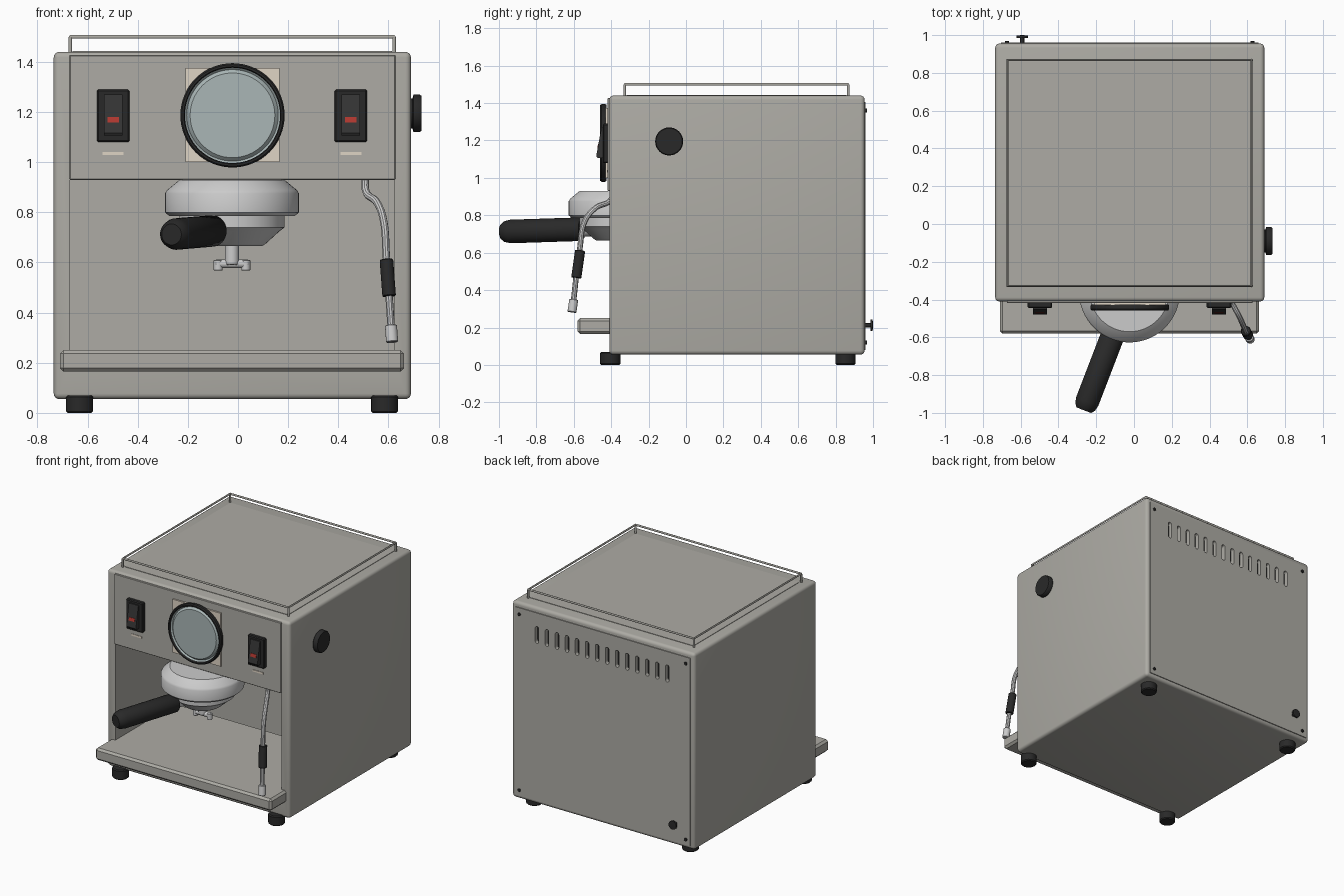
import bpy, bmesh, math
from mathutils import Vector

if "Cube" in bpy.data.objects:
    bpy.data.objects.remove(bpy.data.objects["Cube"])


def material(name, r, g, b):
    m = bpy.data.materials.new(name)
    m.diffuse_color = (r, g, b, 1)
    m.use_nodes = True
    m.node_tree.nodes["Principled BSDF"].inputs["Base Color"].default_value = m.diffuse_color
    return m


CASE = material("case_grey", 0.42, 0.41, 0.375)
STEEL = material("steel", 0.6, 0.6, 0.58)
DARK = material("black_plastic", 0.022, 0.022, 0.022)
ROCKER = material("rocker_black", 0.035, 0.035, 0.035)
RED = material("red_lamp", 0.45, 0.04, 0.03)
BEIGE = material("beige_plate", 0.74, 0.66, 0.56)
GLASS = material("gauge_glass", 0.4, 0.47, 0.47)


def activate(ob):
    bpy.ops.object.select_all(action='DESELECT')
    ob.select_set(True)
    bpy.context.view_layer.objects.active = ob


def smooth(ob):
    activate(ob)
    bpy.ops.object.shade_smooth_by_angle(angle=math.radians(35))


def new_object(name, bm, mat):
    bmesh.ops.recalc_face_normals(bm, faces=bm.faces)
    me = bpy.data.meshes.new(name)
    bm.to_mesh(me)
    bm.free()
    ob = bpy.data.objects.new(name, me)
    bpy.context.collection.objects.link(ob)
    if mat:
        me.materials.append(mat)
    return ob


def box(name, x, y, z, mat, bevel=0, seg=1):
    bm = bmesh.new()
    bmesh.ops.create_cube(bm, size=1)
    for v in bm.verts:
        v.co = [(r[0] + r[1]) / 2 + c * (r[1] - r[0]) for c, r in zip(v.co, (x, y, z))]
    if bevel:
        bmesh.ops.bevel(bm, geom=bm.edges[:], offset=bevel, segments=seg,
                        profile=0.5, affect='EDGES')
    ob = new_object(name, bm, mat)
    if seg > 1:
        smooth(ob)
    return ob


def prism(name, outlines, place, a, b, mat):
    """Extrude 2D outlines from a to b; place(u, v, w) gives the 3D point."""
    bm = bmesh.new()
    for pts in outlines:
        lo = [bm.verts.new(place(u, v, a)) for u, v in pts]
        hi = [bm.verts.new(place(u, v, b)) for u, v in pts]
        bm.faces.new(lo)
        bm.faces.new(hi)
        for i in range(len(pts)):
            j = (i + 1) % len(pts)
            bm.faces.new((lo[i], lo[j], hi[j], hi[i]))
    return new_object(name, bm, mat)


def lathe(name, profile, origin, axis, mat, steps=40):
    """Spin (radius, height) points around an axis through origin."""
    bm = bmesh.new()
    vs = [bm.verts.new((r, 0, h)) for r, h in profile]
    es = [bm.edges.new(p) for p in zip(vs, vs[1:])]
    bmesh.ops.spin(bm, geom=vs + es, axis=(0, 0, 1), cent=(0, 0, 0),
                   angle=2 * math.pi, steps=steps)
    bmesh.ops.remove_doubles(bm, verts=bm.verts[:], dist=1e-5)
    q = Vector(axis).to_track_quat('Z', 'Y')
    for v in bm.verts:
        v.co = q @ v.co + Vector(origin)
    ob = new_object(name, bm, mat)
    smooth(ob)
    return ob


def rod(name, p, q, r, mat, steps=24):
    d = Vector(q) - Vector(p)
    c = r * 0.12
    return lathe(name, [(0, 0), (r - c, 0), (r, c), (r, d.length - c),
                        (r - c, d.length), (0, d.length)], p, d, mat, steps)


def tube(name, pts, r, mat, cyclic=False, bezier=False):
    cu = bpy.data.curves.new(name, 'CURVE')
    cu.dimensions = '3D'
    cu.bevel_depth, cu.bevel_resolution, cu.use_fill_caps = r, 3, True
    sp = cu.splines.new('BEZIER' if bezier else 'POLY')
    if bezier:
        sp.bezier_points.add(len(pts) - 1)
        for b, p in zip(sp.bezier_points, pts):
            b.co, b.handle_left_type, b.handle_right_type = p, 'AUTO', 'AUTO'
    else:
        sp.points.add(len(pts) - 1)
        for b, p in zip(sp.points, pts):
            b.co = (*p, 1)
    sp.use_cyclic_u = cyclic
    ob = bpy.data.objects.new(name, cu)
    bpy.context.collection.objects.link(ob)
    activate(ob)
    bpy.ops.object.convert(target='MESH')
    ob = bpy.context.object
    ob.data.materials.append(mat)
    smooth(ob)


def cut(ob, cutter):
    m = ob.modifiers.new("cut", 'BOOLEAN')
    m.object, m.operation, m.solver = cutter, 'DIFFERENCE', 'EXACT'
    activate(ob)
    bpy.ops.object.modifier_apply(modifier=m.name)
    smooth(ob)


# housing with brewing recess, back panel with vent slots
body = box("housing", (-0.735, 0.69), (-0.41, 0.955), (0.055, 1.44), CASE, 0.022, 4)
back = box("back_panel", (-0.705, 0.66), (0.945, 0.961), (0.08, 1.405), CASE)
recess = box("recess_cutter", (-0.67, 0.625), (-0.6, 0.3), (0.2, 0.93), None)
slots = []
for i in range(14):
    x = -0.527 + i * 1.017 / 13
    arc = [math.pi * k / 6 for k in range(7)]
    slots.append([(x + 0.014 * math.cos(a), 1.296 + 0.014 * math.sin(a)) for a in arc] +
                 [(x - 0.014 * math.cos(a), 1.204 - 0.014 * math.sin(a)) for a in arc])
vents = prism("vent_cutter", slots, lambda u, v, w: (u, w, v), 0.925, 1.0, None)
for ob, cutter in ((body, recess), (body, vents), (back, vents)):
    cut(ob, cutter)
for cutter in (recess, vents):
    bpy.data.objects.remove(cutter)
box("vent_backing", (-0.57, 0.53), (0.918, 0.932), (1.17, 1.33), DARK)
for x in (-0.672, 0.627):
    for z in (0.12, 1.36):
        rod("back_screw", (x, 0.955, z), (x, 0.968, z), 0.011, DARK, 12)

# front panel, drip tray, top plate
box("front_panel", (-0.672, 0.628), (-0.419, -0.40), (0.93, 1.427), CASE, 0.003)
box("drip_tray", (-0.71, 0.663), (-0.58, 0.27), (0.165, 0.25), CASE, 0.014)
box("top_plate", (-0.66, 0.614), (-0.319, 0.859), (1.43, 1.443), CASE)

# cup rail
RX, RY = (-0.669, 0.623), (-0.328, 0.868)
tube("cup_rail", [(RX[0], RY[0], 1.5), (RX[1], RY[0], 1.5),
                  (RX[1], RY[1], 1.5), (RX[0], RY[1], 1.5)], 0.007, CASE, cyclic=True)
for x in RX:
    for y in RY:
        rod("rail_post", (x, y, 1.435), (x, y, 1.5), 0.007, CASE, 12)

# feet
for x in (-0.632, 0.585):
    for y in (-0.405, 0.852):
        rod("foot", (x, y, 0), (x, y, 0.07), 0.054, DARK)

# pressure gauge
G = (-0.022, -0.425, 1.187)
box("gauge_plate", (-0.21, 0.166), (-0.43, -0.41), (1.0, 1.375), BEIGE)
lathe("gauge_ring", [(0.19, 0), (0.204, 0), (0.208, 0.008), (0.208, 0.026), (0.202, 0.034),
                     (0.194, 0.034), (0.19, 0.028), (0.19, 0)], G, (0, -1, 0), DARK, 64)
rod("gauge_face", G, (G[0], -0.452, G[2]), 0.192, GLASS, 64)

# rocker switches with lamp and label bar
for x in (-0.498, 0.45):
    def side(u, v, w):
        return (x + w, u, v)
    box("switch_frame", (x - 0.065, x + 0.065), (-0.445, -0.41), (1.08, 1.29), DARK, 0.006)
    prism("switch_rocker", [[(-0.435, 1.107), (-0.474, 1.107), (-0.48, 1.117),
                             (-0.452, 1.27), (-0.435, 1.27)]], side, -0.037, 0.037, ROCKER)
    prism("switch_lamp", [[(-0.46, 1.159), (-0.4745, 1.159), (-0.4705, 1.181),
                           (-0.456, 1.181)]], side, -0.023, 0.023, RED)
    box("label_bar", (x - 0.042, x + 0.042), (-0.422, -0.41), (1.028, 1.041), BEIGE)

# side knob and power cable stub
lathe("side_knob", [(0, 0), (0.06, 0), (0.06, 0.006), (0.075, 0.01), (0.075, 0.034),
                    (0.07, 0.042), (0, 0.042)], (0.69, -0.09, 1.195), (1, 0, 0), DARK, 32)
lathe("cable_stub", [(0, 0), (0.011, 0), (0.011, 0.036), (0.03, 0.036), (0.03, 0.048),
                     (0, 0.05)], (-0.592, 0.95, 0.212), (0, 1, 0), DARK, 24)

# group head
CX, CY = -0.024, -0.36
UP = (0, 0, 1)
lathe("group_head", [(0, 0.785), (0.25, 0.785), (0.267, 0.8), (0.267, 0.875), (0.26, 0.888),
                     (0.21, 0.929), (0, 0.929)], (CX, CY, 0), UP, STEEL, 64)

# portafilter: basket, neck, handle, twin spout
lathe("filter_basket", [(0, 0.665), (0.12, 0.665), (0.135, 0.675), (0.19, 0.725), (0.21, 0.74),
                        (0.21, 0.79), (0, 0.79)], (CX, CY, 0), UP, STEEL, 48)
start, end = Vector((-0.1, -0.556, 0.726)), Vector((-0.265, -0.985, 0.712))
axis = end - start
L = axis.length
rod("handle_neck", start - axis * 0.3, start + axis * 0.05, 0.04, STEEL)
lathe("handle", [(0, 0), (0.055, 0), (0.063, 0.012), (0.063, L - 0.05), (0.056, L - 0.018),
                 (0.042, L), (0, L)], start, axis, DARK, 32)
rod("spout_stem", (CX, CY, 0.59), (CX, CY, 0.68), 0.028, STEEL)
rod("spout_bar", (CX - 0.065, CY, 0.595), (CX + 0.065, CY, 0.595), 0.017, STEEL)
for s in (-1, 1):
    rod("spout_tip", (CX + s * 0.055, CY, 0.568), (CX + s * 0.055, CY, 0.61), 0.018, STEEL)

# steam wand with grip and tip
tube("steam_wand", [(0.508, -0.385, 0.94), (0.51, -0.40, 0.885), (0.555, -0.485, 0.838),
                    (0.58, -0.54, 0.77), (0.592, -0.568, 0.62), (0.613, -0.605, 0.31)],
     0.015, STEEL, bezier=True)
rod("wand_grip", (0.592, -0.566, 0.612), (0.603, -0.587, 0.465), 0.027, DARK)
rod("wand_tip", (0.61, -0.6, 0.35), (0.615, -0.61, 0.282), 0.024, STEEL)
